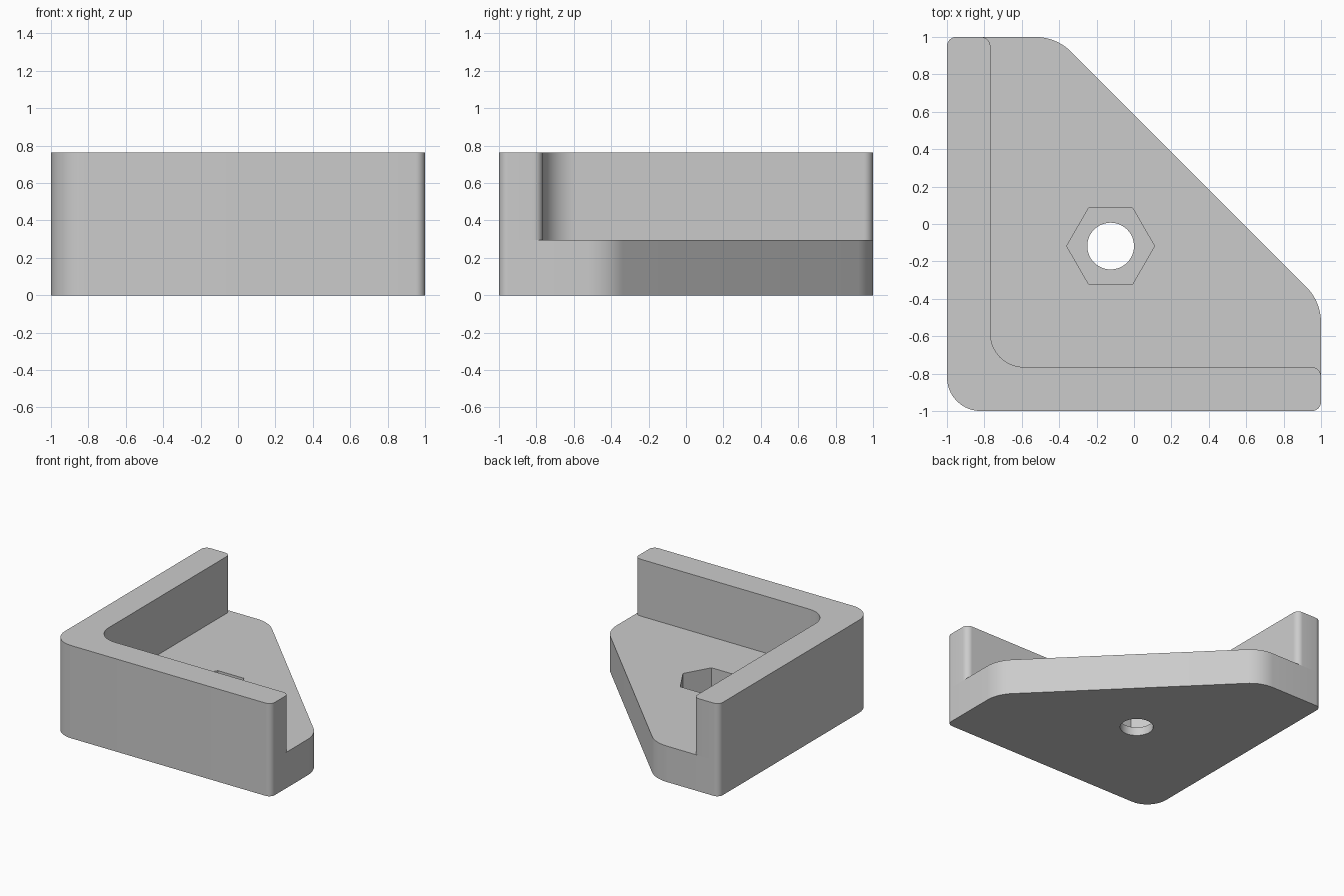
import bpy, bmesh, math
from mathutils import Vector

cube = bpy.data.objects.get("Cube")
if cube:
    bpy.data.objects.remove(cube, do_unlink=True)

grey = bpy.data.materials.new("light_grey")
grey.use_nodes = True
colour = (0.6, 0.6, 0.6, 1)
grey.diffuse_color = colour
grey.node_tree.nodes["Principled BSDF"].inputs["Base Color"].default_value = colour

HEIGHT, PLATE, LEDGE = 0.762, 0.295, 0.07
HOLE = Vector((-0.125, -0.118))


def rounded(corners, steps=10):
    """Outline from (x, y, radius) corners, each replaced by a tangent arc."""
    points = []
    for i, (x, y, r) in enumerate(corners):
        p = Vector((x, y))
        a = (Vector(corners[i - 1][:2]) - p).normalized()
        b = (Vector(corners[(i + 1) % len(corners)][:2]) - p).normalized()
        half = a.angle(b) / 2
        centre = p + (a + b).normalized() * r / math.sin(half)
        start = p + a * r / math.tan(half) - centre
        end = p + b * r / math.tan(half) - centre
        sweep = math.pi - 2 * half
        for k in range(steps + 1):
            t = k / steps
            points.append(centre + (start * math.sin((1 - t) * sweep)
                                    + end * math.sin(t * sweep)) / math.sin(sweep))
    return points


def polygon(sides, radius):
    return [HOLE + radius * Vector((math.cos(a), math.sin(a)))
            for a in (math.tau * k / sides for k in range(sides))]


def prism(name, outline, z0, z1):
    bm = bmesh.new()
    base = bm.faces.new([bm.verts.new((p.x, p.y, z0)) for p in outline])
    top = bmesh.ops.extrude_face_region(bm, geom=[base], use_keep_orig=True)["geom"]
    bmesh.ops.translate(bm, vec=(0, 0, z1 - z0),
                        verts=[v for v in top if isinstance(v, bmesh.types.BMVert)])
    bmesh.ops.recalc_face_normals(bm, faces=bm.faces)
    mesh = bpy.data.meshes.new(name)
    bm.to_mesh(mesh)
    bm.free()
    mesh.materials.append(grey)
    ob = bpy.data.objects.new(name, mesh)
    bpy.context.collection.objects.link(ob)
    return ob


def activate(ob):
    bpy.ops.object.select_all(action='DESELECT')
    ob.select_set(True)
    bpy.context.view_layer.objects.active = ob


def cut(target, cutter):
    cutter.hide_render = True
    mod = target.modifiers.new("cut", 'BOOLEAN')
    mod.operation, mod.solver, mod.object = 'DIFFERENCE', 'EXACT', cutter
    activate(target)
    bpy.ops.object.modifier_apply(modifier=mod.name)
    bpy.data.objects.remove(cutter, do_unlink=True)


# Base plate with a diagonal back edge
plate = prism("base_plate", rounded([
    (-1, -1, 0.18), (1, -1, 0.05), (1, -0.415, 0.27),
    (-0.415, 1, 0.27), (-1, 1, 0.05)]), 0, PLATE)

# Bolt hole and hexagonal nut pocket
cut(plate, prism("bolt_hole_cutter", polygon(48, 0.125), -0.1, PLATE + 0.1))
cut(plate, prism("nut_pocket_cutter", polygon(6, 0.235), LEDGE, PLATE + 0.1))

# L-shaped wall standing flush on the plate
wall = prism("corner_wall", rounded([
    (-1, -1, 0.18), (1, -1, 0.05), (1, -0.765, 0.05),
    (-0.768, -0.765, 0.18), (-0.768, 1, 0.05), (-1, 1, 0.05)]), PLATE, HEIGHT)

for part in (plate, wall):
    activate(part)
    bpy.ops.object.shade_smooth_by_angle(angle=math.radians(30))
